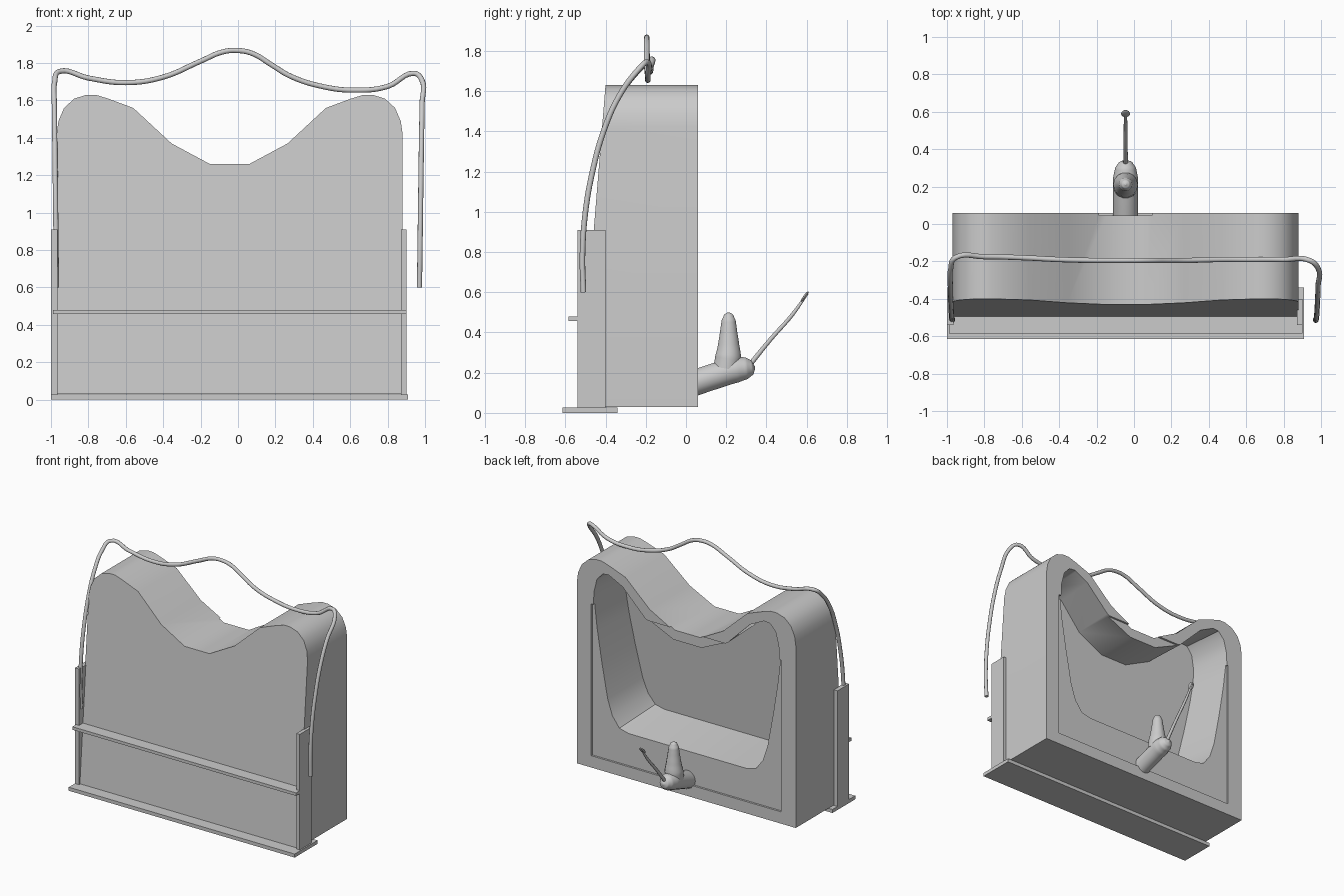
import bpy, bmesh
from mathutils import Vector

cube = bpy.data.objects.get("Cube")
if cube:
    bpy.data.objects.remove(cube, do_unlink=True)

grey = bpy.data.materials.new("light grey")
grey.use_nodes = True
COLOUR = (0.6, 0.6, 0.6, 1)
grey.diffuse_color = COLOUR
grey.node_tree.nodes["Principled BSDF"].inputs["Base Color"].default_value = COLOUR

CX = -0.045   # centre line of the body


def finish(obj, smooth=None):
    obj.data.materials.clear()
    obj.data.materials.append(grey)
    bpy.ops.object.select_all(action='DESELECT')
    obj.select_set(True)
    bpy.context.view_layer.objects.active = obj
    if smooth:
        bpy.ops.object.shade_smooth_by_angle(angle=smooth)
    return obj


def add_mesh(name, bm):
    bmesh.ops.recalc_face_normals(bm, faces=bm.faces)
    mesh = bpy.data.meshes.new(name)
    bm.to_mesh(mesh)
    bm.free()
    obj = bpy.data.objects.new(name, mesh)
    bpy.context.collection.objects.link(obj)
    return obj


def box(name, x, y, z):
    bm = bmesh.new()
    bmesh.ops.create_cube(bm, size=1)
    for v in bm.verts:
        v.co = [(a + b) / 2 + c * (b - a) for c, (a, b) in zip(v.co, (x, y, z))]
    return finish(add_mesh(name, bm))


def mirrored(half):
    """Closed outline from its right half, listed bottom to top."""
    return half + [(-u, z) for u, z in reversed(half)]


def loft(name, loops):
    """Closed solid between matching loops of points."""
    bm = bmesh.new()
    rings = [[bm.verts.new(p) for p in loop] for loop in loops]
    n = len(rings[0])
    for a, b in zip(rings, rings[1:]):
        for i in range(n):
            j = (i + 1) % n
            bm.faces.new((a[i], a[j], b[j], b[i]))
    bm.faces.new(rings[0])
    bm.faces.new(rings[-1])
    return add_mesh(name, bm)


def tube(name, points, kind='BEZIER', sides=3):
    """Round tube through (x, y, z, radius) points."""
    curve = bpy.data.curves.new(name, 'CURVE')
    curve.dimensions = '3D'
    curve.bevel_depth = 1
    curve.bevel_resolution = sides
    curve.resolution_u = 6
    curve.use_fill_caps = True
    spline = curve.splines.new(kind)
    spline.bezier_points.add(len(points) - 1)
    for bp, (x, y, z, r) in zip(spline.bezier_points, points):
        bp.co = (x, y, z)
        bp.radius = r
        bp.handle_left_type = bp.handle_right_type = 'AUTO'
    obj = bpy.data.objects.new(name, curve)
    bpy.context.collection.objects.link(obj)
    bpy.ops.object.select_all(action='DESELECT')
    obj.select_set(True)
    bpy.context.view_layer.objects.active = obj
    bpy.ops.object.convert(target='MESH')
    return finish(bpy.context.view_layer.objects.active, 0.9)


def cut(obj, cutter):
    cutter.hide_render = True
    mod = obj.modifiers.new("cut", 'BOOLEAN')
    mod.operation = 'DIFFERENCE'
    mod.solver = 'EXACT'
    mod.object = cutter
    bpy.context.view_layer.objects.active = obj
    bpy.ops.object.modifier_apply(modifier=mod.name)
    bpy.data.objects.remove(cutter, do_unlink=True)


def front_y(z):
    return -0.53 + 0.081 * (z - 0.03)


# Body: two-humped outline with a leaning front
outline = mirrored([(.925, .03), (.925, 1.42), (.915, 1.49), (.885, 1.56), (.83, 1.61),
                    (.765, 1.63), (.715, 1.63), (.65, 1.61), (.515, 1.56), (.31, 1.37),
                    (.105, 1.26)])
body = loft("body", [[(CX + u, front_y(z), z) for u, z in outline],
                     [(CX + u, .06, z) for u, z in outline]])

# Shallow recessed back panel, then the deep hollow
cut(body, box("panel_cutter", (-.843, .76), (.045, .2), (.12, 1.28)))
opening = mirrored([(.5, .36), (.58, .38), (.64, .46), (.68, .58), (.73, .85), (.77, 1.1),
                    (.79, 1.27), (.785, 1.38), (.76, 1.48), (.71, 1.535), (.66, 1.54),
                    (.54, 1.48), (.35, 1.29), (.12, 1.185)])


def hollow_loop(depth):
    """Opening outline drawn in a little towards the front wall."""
    return [(CX + u * (1 - .05 * depth), .1 + depth * (front_y(z) + .05),
             z + .07 * depth * max(0, 1 - z)) for u, z in opening]


cut(body, loft("hollow_cutter", [hollow_loop(0), hollow_loop(1)]))
finish(body, 0.6)

# Base plate, side plates and front rail
box("base_plate", (-1, .91), (-.615, -.34), (0, .027))
for name, x in (("right_side_plate", (-1, -.965)), ("left_side_plate", (.872, .9))):
    box(name, x, (-.54, -.40), (.025, .91))
box("front_rail", (-.99, .9), (-.585, -.46), (.457, .48))

# Bent wire arching over the top, with a hanging arm on each end
arm = [(-.51, .6), (-.515, .78), (-.5, 1.0), (-.465, 1.2), (-.41, 1.4), (-.33, 1.58)]
crest = [(-.98, -.24, 1.7), (-.955, -.18, 1.755), (-.8, -.175, 1.72), (-.6, -.18, 1.695),
         (-.4, -.19, 1.725), (-.2, -.195, 1.81), (-.08, -.195, 1.86), (0, -.195, 1.867),
         (.08, -.195, 1.85), (.18, -.195, 1.79), (.28, -.195, 1.73), (.45, -.19, 1.675),
         (.62, -.19, 1.655), (.8, -.19, 1.675), (.94, -.195, 1.745), (.983, -.235, 1.71)]
wire = [(-.97 - .012 * i / 5, y, z) for i, (y, z) in enumerate(arm)] + crest
wire += [(.97 + .014 * i / 5, y, z) for i, (y, z) in reversed(list(enumerate(arm)))]
tube("wire_handle", [(*p, .014) for p in wire])

# Tap: spout barrel, upright neck and thin lever
tube("tap_barrel", [(CX, .03, .145, .066), (CX, .15, .185, .066), (CX, .25, .215, .066),
                    (CX, .3, .222, .056), (CX, .33, .225, .036), (CX, .343, .227, .006)], sides=5)
tube("tap_neck", [(CX, .2, .22, .066), (CX, .21, .28, .066), (CX, .212, .34, .054),
                  (CX, .212, .41, .043), (CX, .212, .46, .036), (CX, .212, .49, .022),
                  (CX, .212, .5, .004)], sides=5)
tube("tap_lever", [(CX, .31, .23, .013), (CX, .42, .365, .011), (CX, .53, .49, .01),
                   (CX, .605, .595, .006)])

# Flattened paddle at the lever tip
bm = bmesh.new()
bmesh.ops.create_uvsphere(bm, u_segments=16, v_segments=8, radius=1)
along = Vector((0, .58, .82)).normalized()
across = Vector((1, 0, 0))
for v in bm.verts:
    x, y, z = v.co
    v.co = Vector((CX, .59, .578)) + across * x * .024 + along * z * .032 \
        + along.cross(across) * y * .007
finish(add_mesh("lever_tip", bm), 0.9)
